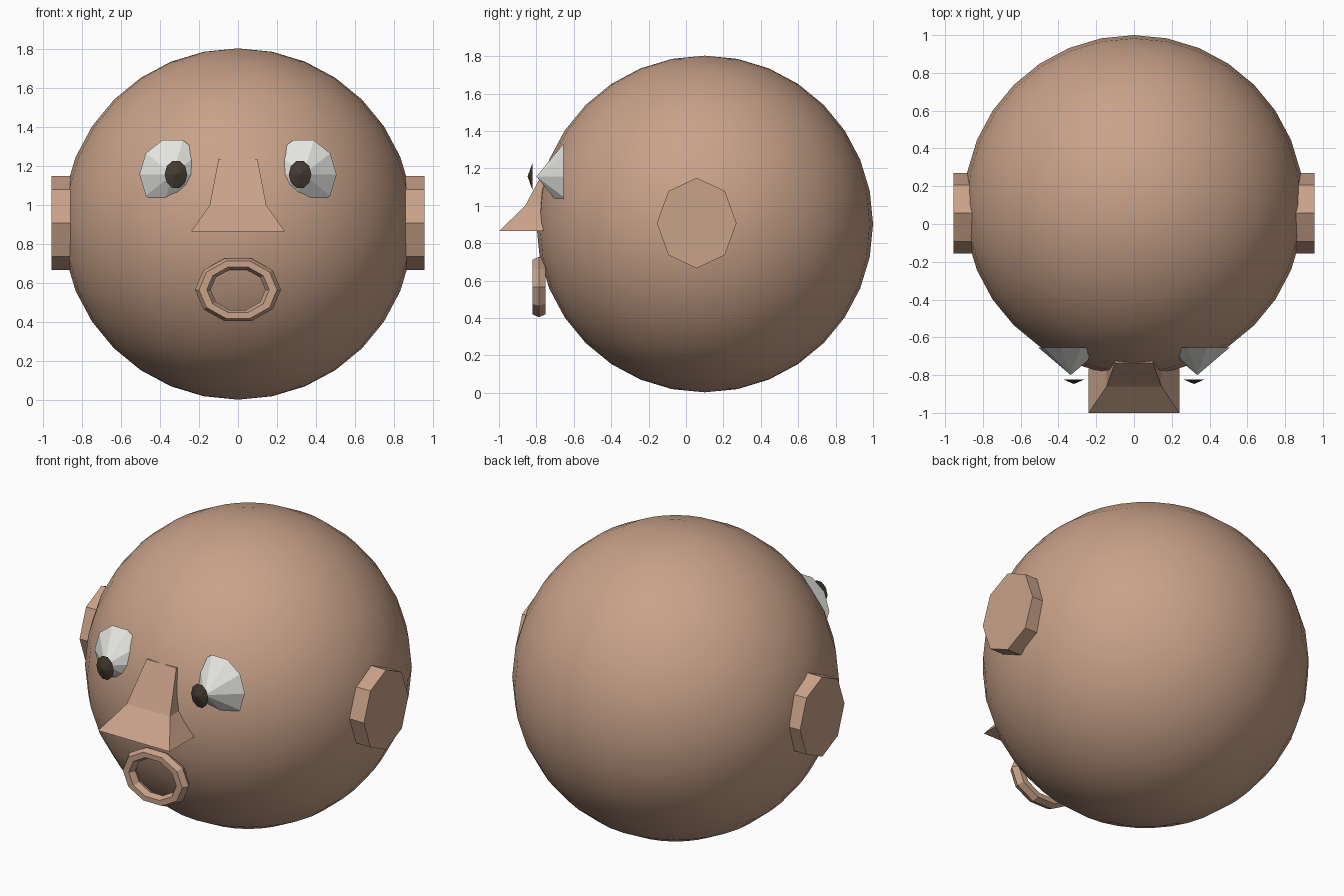
import bpy
import math

cube = bpy.data.objects.get("Cube")
if cube:
    bpy.data.objects.remove(cube, do_unlink=True)


def material(name, rgb):
    mat = bpy.data.materials.new(name)
    mat.use_nodes = True
    color = (*rgb, 1)
    mat.diffuse_color = color
    mat.node_tree.nodes["Principled BSDF"].inputs["Base Color"].default_value = color
    return mat


skin = material("skin tan", (0.58, 0.36, 0.25))
white = material("eye white", (0.8, 0.8, 0.77))
dark = material("pupil brown", (0.055, 0.043, 0.032))


def finish(name, mat):
    obj = bpy.context.object
    obj.name = name
    obj.data.name = name
    obj.data.materials.append(mat)
    return obj


def mesh(name, verts, faces, mat):
    data = bpy.data.meshes.new(name)
    data.from_pydata(verts, [], faces)
    data.materials.append(mat)
    obj = bpy.data.objects.new(name, data)
    bpy.context.collection.objects.link(obj)
    return obj


def front_cone(name, x, z, rx, rz, base_y, tip_y, mat):
    """Elliptical ten-sided cone whose tip points to the front."""
    n = 10
    angles = [2 * math.pi * i / n for i in range(n)]
    side = 1 if x > 0 else -1
    verts = [(x + side * rx * math.cos(a), base_y, z + rz * math.sin(a)) for a in angles]
    verts.append((x, tip_y, z))
    faces = [(i, (i + 1) % n, n) for i in range(n)] + [tuple(reversed(range(n)))]
    if side < 0:
        faces = [f[::-1] for f in faces]
    return mesh(name, verts, faces, mat)


# Head
bpy.ops.mesh.primitive_uv_sphere_add(segments=32, ring_count=16, radius=0.9,
                                     location=(0, 0.1, 0.903))
finish("head", skin)
bpy.ops.object.shade_smooth()

# Paired ears, eyes and pupils
for side, label in ((1, "left"), (-1, "right")):
    bpy.ops.mesh.primitive_cylinder_add(vertices=8, radius=1, depth=0.18,
                                        location=(side * 0.866, 0.057, 0.908),
                                        rotation=(0, math.pi / 2, 0))
    ear = finish(label + "_ear", skin)
    ear.scale = (0.242, 0.213, 1)
    front_cone(label + "_eye", side * 0.335, 1.157, 0.17, 0.185, -0.655, -0.8, white)
    front_cone(label + "_pupil", side * 0.318, 1.157, 0.058, 0.073, -0.822, -0.847, dark)

# Nose: three stacked cross-sections (half width, front y, back y, z)
sections = [(0.24, -1.0, -0.765, 0.865),
            (0.145, -0.86, -0.74, 1.0),
            (0.1, -0.735, -0.7, 1.235)]
verts = []
for w, front, back, z in sections:
    verts += [(-w, front, z), (w, front, z), (w, back, z), (-w, back, z)]
faces = [(3, 2, 1, 0), (8, 9, 10, 11)]
for k in (0, 4):
    faces += [(k + i, k + (i + 1) % 4, k + 4 + (i + 1) % 4, k + 4 + i) for i in range(4)]
mesh("nose", verts, faces, skin)

# Mouth ring
bpy.ops.mesh.primitive_torus_add(major_segments=10, minor_segments=6,
                                 major_radius=0.18, minor_radius=0.04,
                                 location=(0, -0.786, 0.566),
                                 rotation=(math.pi / 2, 0, 0))
mouth = finish("mouth", skin)
mouth.scale = (1, 0.77, 1)
for poly in mouth.data.polygons:
    poly.use_smooth = False
